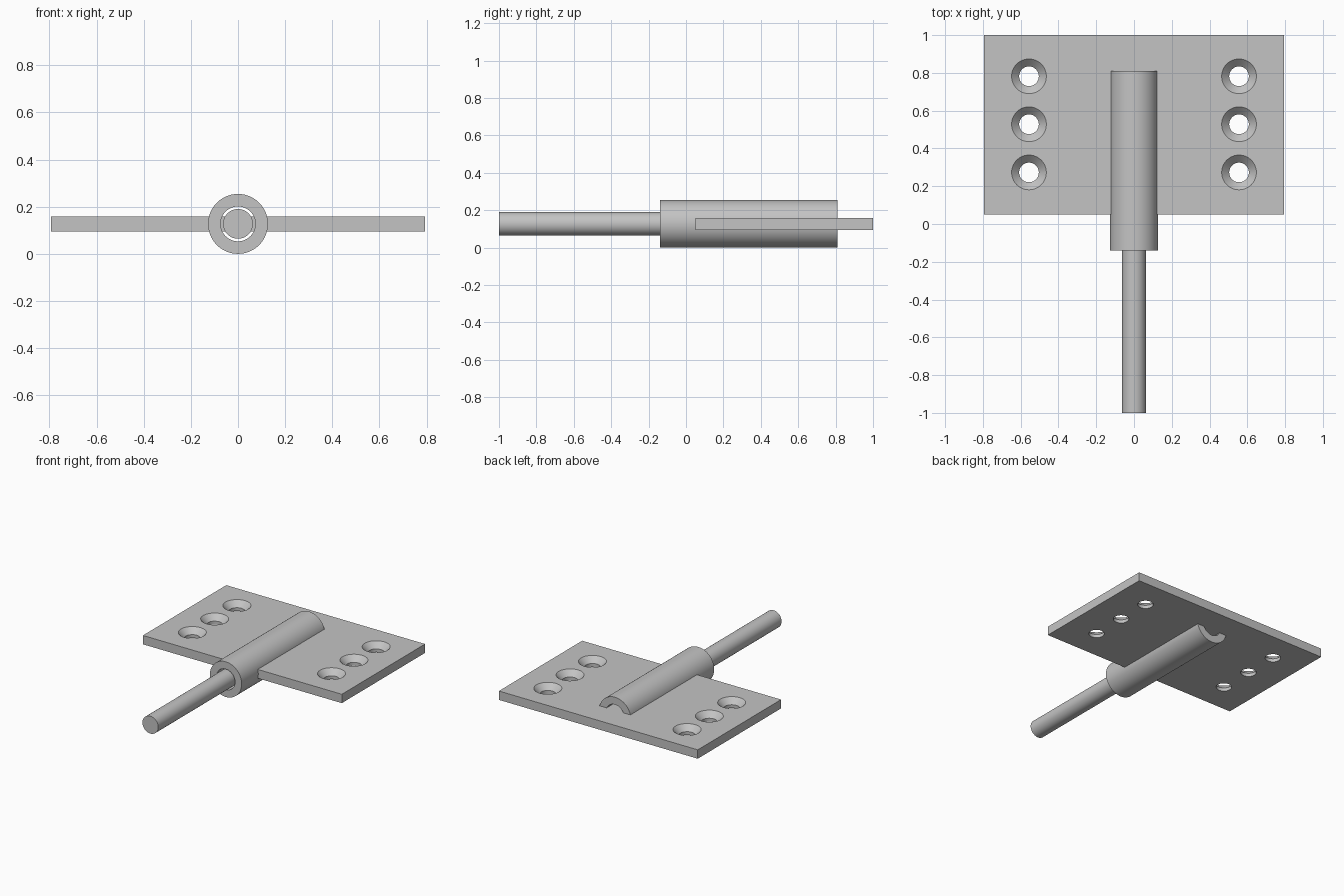
import bpy
import bmesh
from math import pi, radians
from mathutils import Matrix, Vector

if "Cube" in bpy.data.objects:
    bpy.data.objects.remove(bpy.data.objects["Cube"])

steel = bpy.data.materials.new("grey steel")
steel.use_nodes = True
GREY = (0.55, 0.55, 0.55, 1)
steel.diffuse_color = GREY
steel.node_tree.nodes["Principled BSDF"].inputs["Base Color"].default_value = GREY

AXIS_Z = 0.127
HALF_THICK = 0.032


def finish(name, bm):
    bmesh.ops.recalc_face_normals(bm, faces=bm.faces)
    mesh = bpy.data.meshes.new(name)
    bm.to_mesh(mesh)
    bm.free()
    mesh.materials.append(steel)
    obj = bpy.data.objects.new(name, mesh)
    bpy.context.collection.objects.link(obj)
    return obj


def lathe(bm, profile, matrix, steps=64):
    """Spin a closed (radius, height) outline around local z, then place it."""
    verts = [bm.verts.new((r, 0, h)) for r, h in profile]
    edges = [bm.edges.new((a, b)) for a, b in zip(verts, verts[1:] + verts[:1])]
    before = set(bm.verts) - set(verts)
    bmesh.ops.spin(bm, geom=verts + edges, cent=(0, 0, 0), axis=(0, 0, 1),
                   angle=2 * pi, steps=steps, use_merge=True)
    new = [v for v in bm.verts if v not in before]
    bmesh.ops.remove_doubles(bm, verts=new, dist=0.0001)
    new = [v for v in bm.verts if v not in before]
    bmesh.ops.transform(bm, matrix=matrix, verts=new)


def smooth(obj):
    bpy.ops.object.select_all(action="DESELECT")
    obj.select_set(True)
    bpy.context.view_layer.objects.active = obj
    bpy.ops.object.shade_smooth_by_angle(angle=radians(30))


# Local z of the turned parts runs along +y of the hinge
along_y = Matrix.Translation((0, 0, AXIS_Z)) @ Matrix.Rotation(-pi / 2, 4, "X")

# Hollow barrel
bm = bmesh.new()
lathe(bm, [(0.127, -0.14), (0.127, 0.81), (0.074, 0.81), (0.074, -0.14)], along_y)
smooth(finish("barrel", bm))

# Pin
bm = bmesh.new()
lathe(bm, [(0, -1), (0.063, -1), (0.063, 0.3), (0, 0.3)], along_y)
smooth(finish("pin", bm))

# Leaf plate
bm = bmesh.new()
bmesh.ops.create_cube(bm, size=1)
bmesh.ops.scale(bm, vec=(1.588, 0.95, 2 * HALF_THICK), verts=bm.verts)
bmesh.ops.translate(bm, vec=Vector((0, 0.525, AXIS_Z)), verts=bm.verts)
leaf = finish("leaf_plate", bm)

# Countersunk screw holes
top = HALF_THICK
bm = bmesh.new()
for side in (-1, 1):
    for y in (0.273, 0.528, 0.782):
        lathe(bm, [(0, -0.1), (0.052, -0.1), (0.052, top - 0.04), (0.092, top),
                   (0.092, 0.1), (0, 0.1)],
              Matrix.Translation((side * 0.556, y, AXIS_Z)), 48)
cutter = finish("screw_hole_cutter", bm)
cutter.hide_render = True

cut = leaf.modifiers.new("screw holes", "BOOLEAN")
cut.operation = "DIFFERENCE"
cut.solver = "EXACT"
cut.object = cutter
bpy.context.view_layer.objects.active = leaf
bpy.ops.object.modifier_apply(modifier=cut.name)
bpy.data.objects.remove(cutter)
smooth(leaf)
